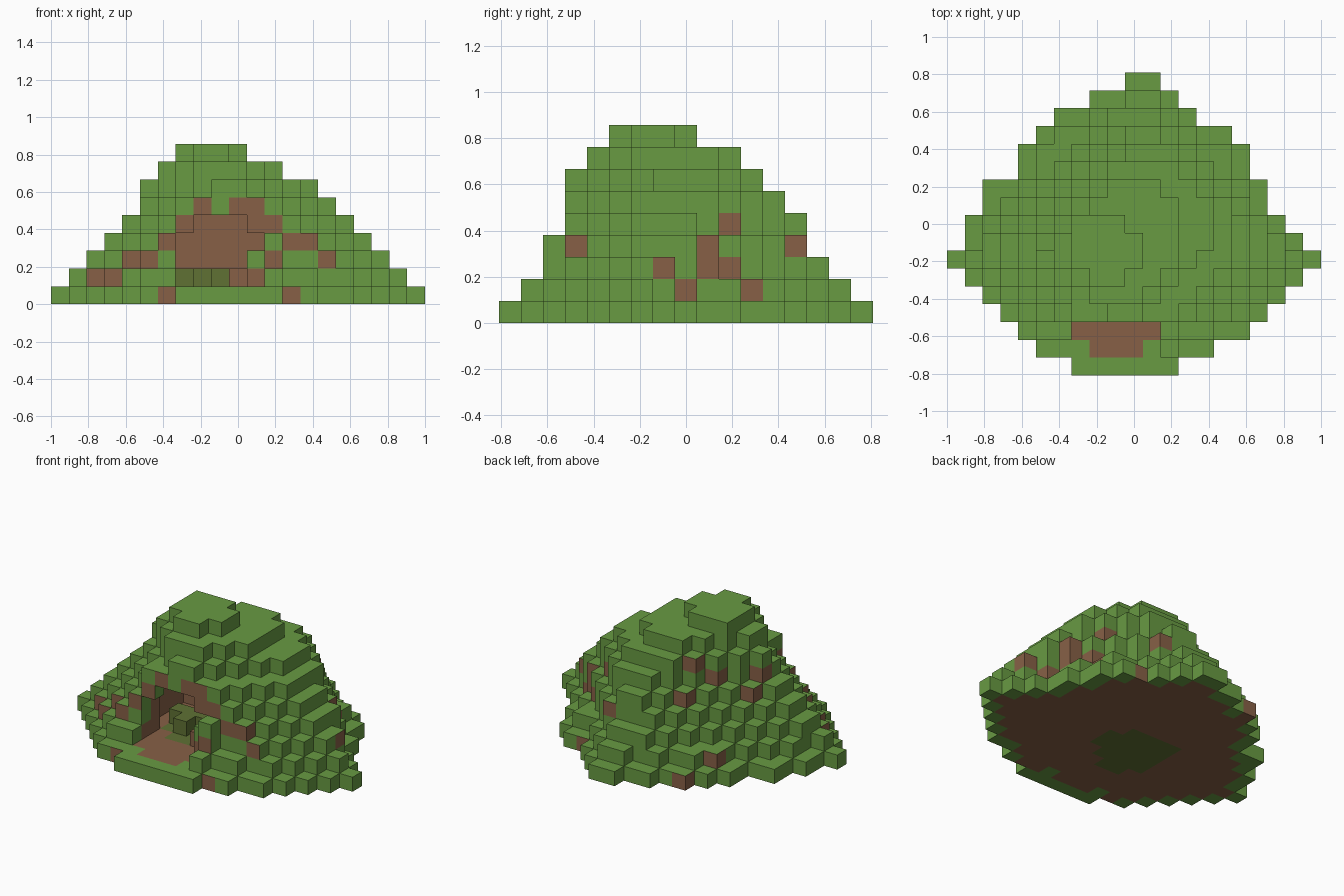
import bpy
import bmesh
from mathutils import Vector

cube = bpy.data.objects.get("Cube")
if cube:
    bpy.data.objects.remove(cube)

S = 2 / 21                      # block size
ORIGIN = Vector((-10.5, -8.5, 0))
EAST, WEST, BACK, FRONT = (1, 0, 0), (-1, 0, 0), (0, 1, 0), (0, -1, 0)
SIDES = [EAST, WEST, BACK, FRONT]
UP, DOWN = (0, 0, 1), (0, 0, -1)


def step(c, d):
    return (c[0] + d[0], c[1] + d[1], c[2] + d[2])


def box(i0, i1, j0, j1, k0, k1):
    return {(i, j, k) for i in range(i0, i1 + 1)
            for j in range(j0, j1 + 1) for k in range(k0, k1 + 1)}


def octagon(k, i0, i1, j0, j1, smin, smax, back_left, front_right):
    """Rectangle of blocks with its four corners cut diagonally."""
    return {c for c in box(i0, i1, j0, j1, k, k)
            if smin <= c[0] + c[1] <= smax
            and c[1] - c[0] <= back_left and c[0] - c[1] <= front_right}


# Hill footprint: first and last block of each row, front to back
footprint = [(7, 12), (5, 14), (4, 16), (3, 17), (2, 18), (1, 19), (0, 20),
             (1, 19), (1, 18), (2, 17), (2, 17), (4, 16), (4, 16), (5, 15),
             (6, 13), (8, 12), (10, 11)]
base = {(i, j, 0) for j, (a, b) in enumerate(footprint)
        for i in range(a, b + 1)}

# First terrace is stepped in by one block, the others are cut octagons
layers = [base,
          {step(c, UP) for c in base if all(step(c, d) in base for d in SIDES)},
          octagon(2, 2, 18, 3, 14, 8, 25, 5, 12),
          octagon(3, 3, 17, 3, 13, 9, 25, 4, 11),
          octagon(4, 4, 16, 3, 13, 10, 24, 3, 10),
          octagon(5, 5, 15, 3, 12, 11, 24, 2, 9),
          octagon(6, 5, 14, 3, 11, 12, 23, 2, 7),
          octagon(7, 6, 12, 4, 10, 12, 21, 1, 6),
          octagon(8, 7, 10, 5, 8, 13, 17, 1, 4)]

# Cave brow and cheek
layers[4] |= box(7, 12, 3, 5, 4, 4)
layers[5] |= box(7, 12, 3, 5, 5, 5)
layers[3] |= {(12, 2, 3)}
for k in range(8, 0, -1):       # every block is supported from below
    layers[k - 1] |= {step(c, DOWN) for c in layers[k]}
hill = set().union(*layers)

# Cave opening and chamber
cave = box(7, 11, 1, 8, 1, 3) | box(8, 10, 1, 8, 4, 4)
cave |= box(6, 12, 5, 8, 1, 3) | box(7, 11, 4, 8, 4, 4)
sill = {(11, 3, 1), (10, 4, 1), (11, 4, 1), (11, 3, 2)}
moss = octagon(0, 7, 11, 4, 8, 12, 18, 1, 5)
stones = {(7, 6, 1), (8, 5, 1), (8, 6, 1), (9, 6, 1)}
solid = (hill - cave) | sill | stones


def patches(places, axis, farthest):
    """Outermost block at each (height, column), walking in from one side."""
    pick = max if farthest else min
    found = set()
    for k, value in places:
        hits = [c for c in solid if c[2] == k and c[axis] == value]
        found.add(pick(hits, key=lambda c: c[1 - axis]))
    return found


# Bare earth patches on each slope
earth_front = patches([(0, 6), (0, 13), (1, 2), (1, 3), (2, 4), (2, 5),
                       (2, 12), (2, 15), (3, 6), (3, 13), (3, 14), (4, 7),
                       (4, 11), (4, 12), (5, 8), (5, 10), (5, 11)], 0, False)
earth_east = patches([(1, 8), (1, 11), (2, 7), (2, 9), (2, 10), (3, 3),
                      (3, 9), (3, 13), (4, 10)], 1, True)
earth_back = patches([(0, 6), (0, 14), (1, 5), (4, 5), (4, 8), (5, 5),
                      (5, 7), (6, 8)], 0, True)
earth = earth_front | earth_east | earth_back


def is_bare(c, d):
    """Bare patches keep a grass top and show only towards their own slope."""
    if d == FRONT:
        return c in earth_front
    if d == EAST:
        return c in earth_east
    return c in earth and d != UP


def part_of(c, d):
    """Choose the part that owns the face of block c looking along d."""
    if c in moss or c in stones:
        return "moss_patch"
    if is_bare(c, d):
        return "dirt_core"
    if c == (11, 3, 2) or c in [(7, 1, 0), (11, 1, 0)]:
        return "grass_shell"
    if c in sill:
        return "dirt_core"
    skin = any(step(c, n) not in hill for n in SIDES + [UP])
    faces_cave = step(c, d) in cave and c[1] > 3
    return "grass_shell" if skin and not faces_cave else "dirt_core"


def add_face(bm, c, d):
    n = Vector(d)
    u = Vector((d[1], d[2], d[0]))
    v = n.cross(u)
    mid = (Vector(c) + ORIGIN + Vector((0.5, 0.5, 0.5))) + n / 2
    bm.faces.new([bm.verts.new((mid + (u * a + v * b) / 2) * S)
                  for a, b in [(-1, -1), (1, -1), (1, 1), (-1, 1)]])


# Build one object per material from the exposed block faces
colours = {"grass_shell": ("grass green", (0.138, 0.325, 0.055, 1)),
           "dirt_core": ("earth brown", (0.243, 0.118, 0.062, 1)),
           "moss_patch": ("dark moss", (0.115, 0.165, 0.034, 1))}
meshes = {name: bmesh.new() for name in colours}
for c in sorted(solid):
    for d in SIDES + [UP, DOWN]:
        if step(c, d) not in solid:
            add_face(meshes[part_of(c, d)], c, d)

for name, (label, rgba) in colours.items():
    mat = bpy.data.materials.new(label)
    mat.use_nodes = True
    mat.diffuse_color = rgba
    shader = next(n for n in mat.node_tree.nodes if n.type == "BSDF_PRINCIPLED")
    shader.inputs["Base Color"].default_value = rgba
    bm = meshes[name]
    bmesh.ops.remove_doubles(bm, verts=bm.verts, dist=S / 100)
    mesh = bpy.data.meshes.new(name)
    bm.to_mesh(mesh)
    bm.free()
    mesh.materials.append(mat)
    bpy.context.collection.objects.link(bpy.data.objects.new(name, mesh))
